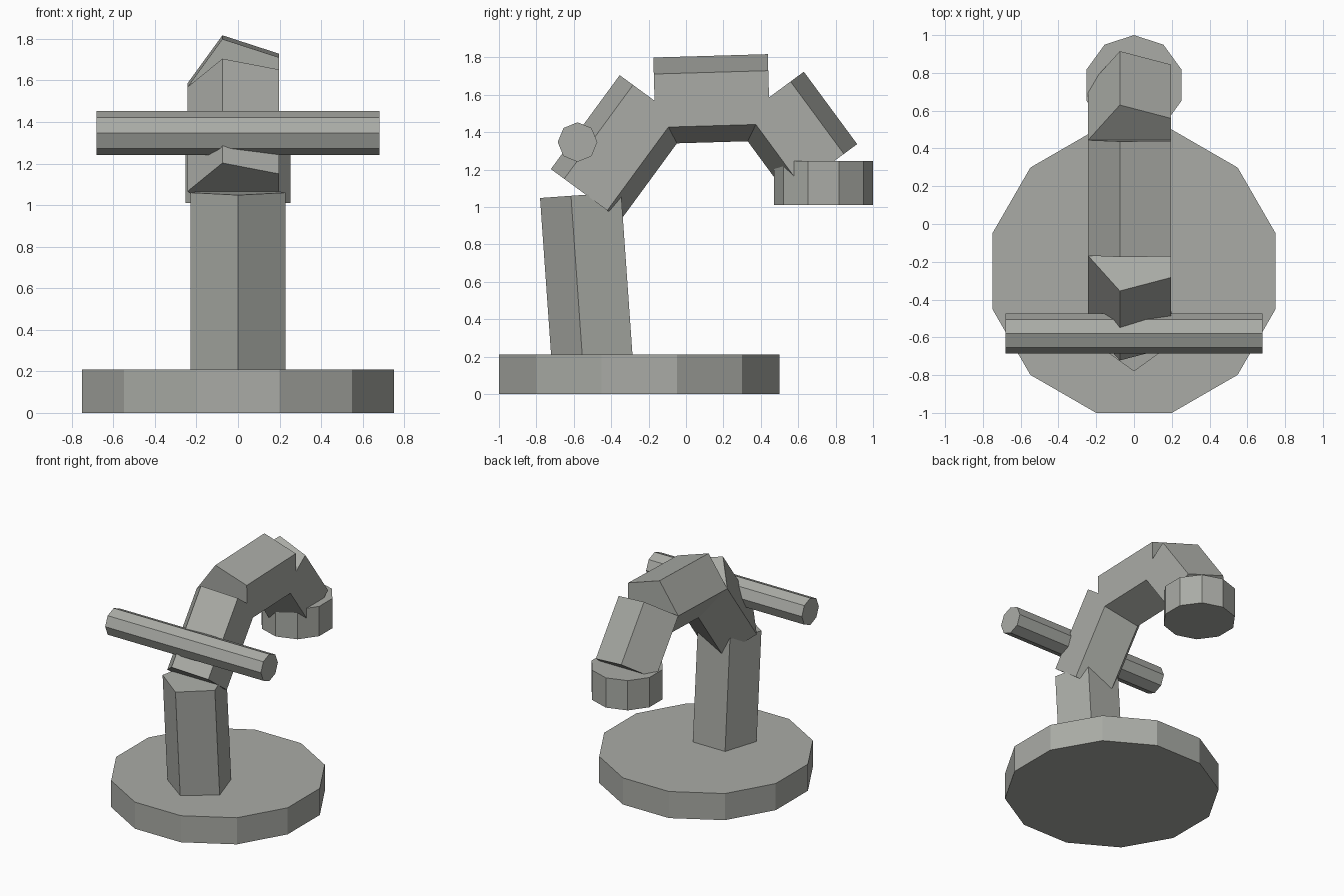
import bpy
import bmesh
from math import cos, sin, tau, radians
from mathutils import Vector

cube = bpy.data.objects.get("Cube")
if cube:
    bpy.data.objects.remove(cube, do_unlink=True)

# Single matte grey
GREY = (0.40, 0.41, 0.38, 1.0)
grey = bpy.data.materials.new("warm_grey")
grey.use_nodes = True
grey.diffuse_color = GREY
shader = next(n for n in grey.node_tree.nodes if n.type == 'BSDF_PRINCIPLED')
shader.inputs["Base Color"].default_value = GREY
shader.inputs["Roughness"].default_value = 0.8


def prism(name, sides, radius, start, end, turn, side_axis=(1, 0, 0)):
    """Flat-shaded regular prism between two points, first corner at angle turn."""
    start, end = Vector(start), Vector(end)
    u = Vector(side_axis)
    v = (end - start).normalized().cross(u).normalized()
    bm = bmesh.new()
    rings = []
    for centre in (start, end):
        angles = [radians(turn) + tau * i / sides for i in range(sides)]
        rings.append([bm.verts.new(centre + radius * (u * cos(a) + v * sin(a)))
                      for a in angles])
    low, high = rings
    bm.faces.new(low[::-1])
    bm.faces.new(high)
    for i in range(sides):
        j = (i + 1) % sides
        bm.faces.new((low[i], low[j], high[j], high[i]))
    bmesh.ops.recalc_face_normals(bm, faces=bm.faces)
    mesh = bpy.data.meshes.new(name)
    bm.to_mesh(mesh)
    bm.free()
    mesh.materials.append(grey)
    obj = bpy.data.objects.new(name, mesh)
    bpy.context.collection.objects.link(obj)
    return obj


# Round base and leaning post
prism("base", 12, 0.776, (0, -0.25, 0), (0, -0.25, 0.21), 15)
prism("post", 5, 0.24, (0, -0.473, 0.1), (0, -0.541, 1.065), -90)

# Bent neck: pentagonal segments strung along the joints
joints = [(0, -0.536, 1.066), (0, -0.168, 1.568), (0, 0.444, 1.586), (0, 0.729, 1.199)]
names = ("lower_neck", "upper_neck", "front_neck")
for name, a, b in zip(names, joints, joints[1:]):
    prism(name, 5, 0.243, a, b, 180)

# Hanging head and cross handle
prism("head", 10, 0.265, (0, 0.735, 1.01), (0, 0.735, 1.245), 90)
prism("cross_handle", 8, 0.106, (-0.68, -0.58, 1.347), (0.68, -0.58, 1.347), 0, (0, 1, 0))
